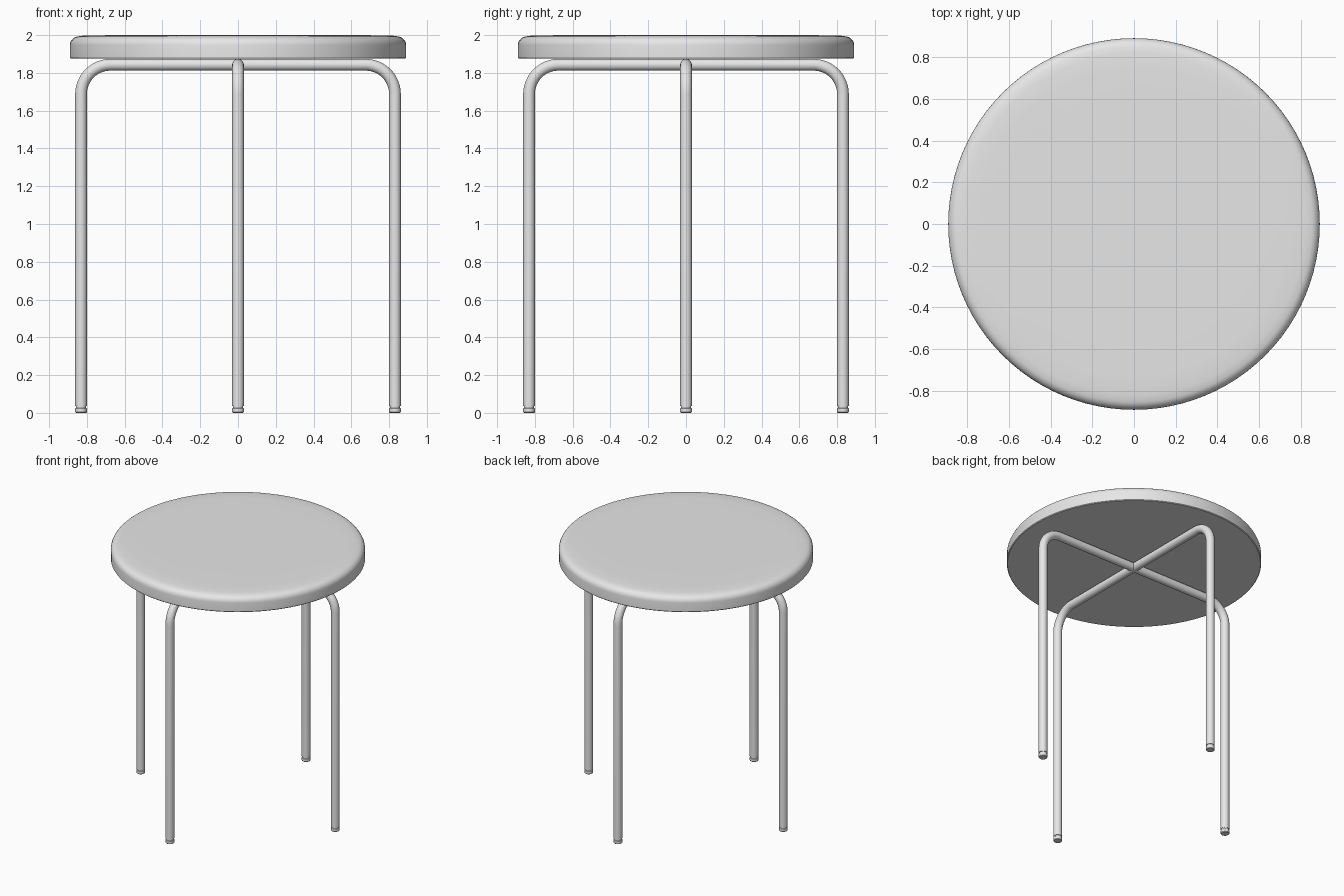
import bpy
import bmesh
import math
from mathutils import Matrix, Vector

cube = bpy.data.objects.get("Cube")
if cube:
    bpy.data.objects.remove(cube, do_unlink=True)

LEG = 0.831      # leg distance from the centre
RAIL_Z = 1.843   # height of the crossing rails
TUBE = 0.031     # tube radius
BEND = 0.155     # bend radius at the tube centre line

grey = bpy.data.materials.new("light_grey")
GREY = (0.8, 0.8, 0.8, 1.0)
grey.use_nodes = True
grey.diffuse_color = GREY
bsdf = next(n for n in grey.node_tree.nodes if n.type == 'BSDF_PRINCIPLED')
bsdf.inputs["Base Color"].default_value = GREY


def finish(name, mesh, angle=35):
    """Link a mesh as a smooth shaded grey object."""
    obj = bpy.data.objects.new(name, mesh)
    bpy.context.scene.collection.objects.link(obj)
    mesh.materials.clear()
    mesh.materials.append(grey)
    bpy.ops.object.select_all(action='DESELECT')
    obj.select_set(True)
    bpy.context.view_layer.objects.active = obj
    bpy.ops.object.shade_smooth_by_angle(angle=math.radians(angle))
    return obj


def lathe(name, profile, steps, centre=(0, 0, 0)):
    """Spin an (r, z) profile that starts and ends on the axis."""
    bm = bmesh.new()
    verts = [bm.verts.new((r, 0, z)) for r, z in profile]
    edges = [bm.edges.new(pair) for pair in zip(verts, verts[1:])]
    bmesh.ops.spin(bm, geom=verts + edges, cent=(0, 0, 0), axis=(0, 0, 1),
                   angle=math.tau, steps=steps, use_merge=True)
    bmesh.ops.remove_doubles(bm, verts=bm.verts, dist=1e-5)
    bmesh.ops.recalc_face_normals(bm, faces=bm.faces)
    bmesh.ops.translate(bm, verts=bm.verts, vec=centre)
    mesh = bpy.data.meshes.new(name)
    bm.to_mesh(mesh)
    bm.free()
    return finish(name, mesh)


def tube(name, points, radius, sides):
    """Sweep a capped round tube along a path in the xz plane."""
    bm = bmesh.new()
    rings = []
    side = Vector((0, 1, 0))
    for i, p in enumerate(points):
        ahead = points[min(i + 1, len(points) - 1)]
        behind = points[max(i - 1, 0)]
        out = side.cross((ahead - behind).normalized())
        rings.append([bm.verts.new(p + radius * (math.cos(a) * side + math.sin(a) * out))
                      for a in (math.tau * k / sides for k in range(sides))])
    for a, b in zip(rings, rings[1:]):
        for k in range(sides):
            n = (k + 1) % sides
            bm.faces.new((a[k], a[n], b[n], b[k]))
    bm.faces.new(rings[0])
    bm.faces.new(rings[-1])
    bmesh.ops.recalc_face_normals(bm, faces=bm.faces)
    mesh = bpy.data.meshes.new(name)
    bm.to_mesh(mesh)
    bm.free()
    return mesh


# Round seat: flat underside, upright rim, rounded shoulder, nearly flat top
shoulder = [(0.84 + 0.05 * math.cos(a), 1.947 + 0.047 * math.sin(a))
            for a in (math.radians(d) for d in range(0, 76, 15))]
lathe("seat", [(0, 1.875), (0.885, 1.875), (0.89, 1.88)] + shoulder
      + [(0.82, 1.997), (0.74, 1.999), (0.6, 2.0), (0, 2.0)], 96)

# Two bent tubes, each forming a pair of legs and a rail under the seat
half = [Vector((LEG, 0, 0.036))]
for i in range(13):
    a = math.radians(7.5 * i)
    half.append(Vector((LEG - BEND + BEND * math.cos(a), 0,
                        RAIL_Z - BEND + BEND * math.sin(a))))
path = half + [Vector((-p.x, 0, p.z)) for p in reversed(half)]
for name, turn in (("side_leg_frame", 0), ("front_back_leg_frame", 90)):
    mesh = tube(name, path, TUBE, 24)
    mesh.transform(Matrix.Rotation(math.radians(turn), 4, 'Z'))
    finish(name, mesh)

# Foot caps with a narrow neck below each tube
foot = [(0, 0), (0.027, 0), (0.031, 0.004), (0.031, 0.024),
        (0.027, 0.027), (0.027, 0.037), (0, 0.037)]
for name, x, y in (("left", 1, 0), ("right", -1, 0), ("front", 0, -1), ("back", 0, 1)):
    lathe(name + "_foot_cap", foot, 24, (x * LEG, y * LEG, 0))
